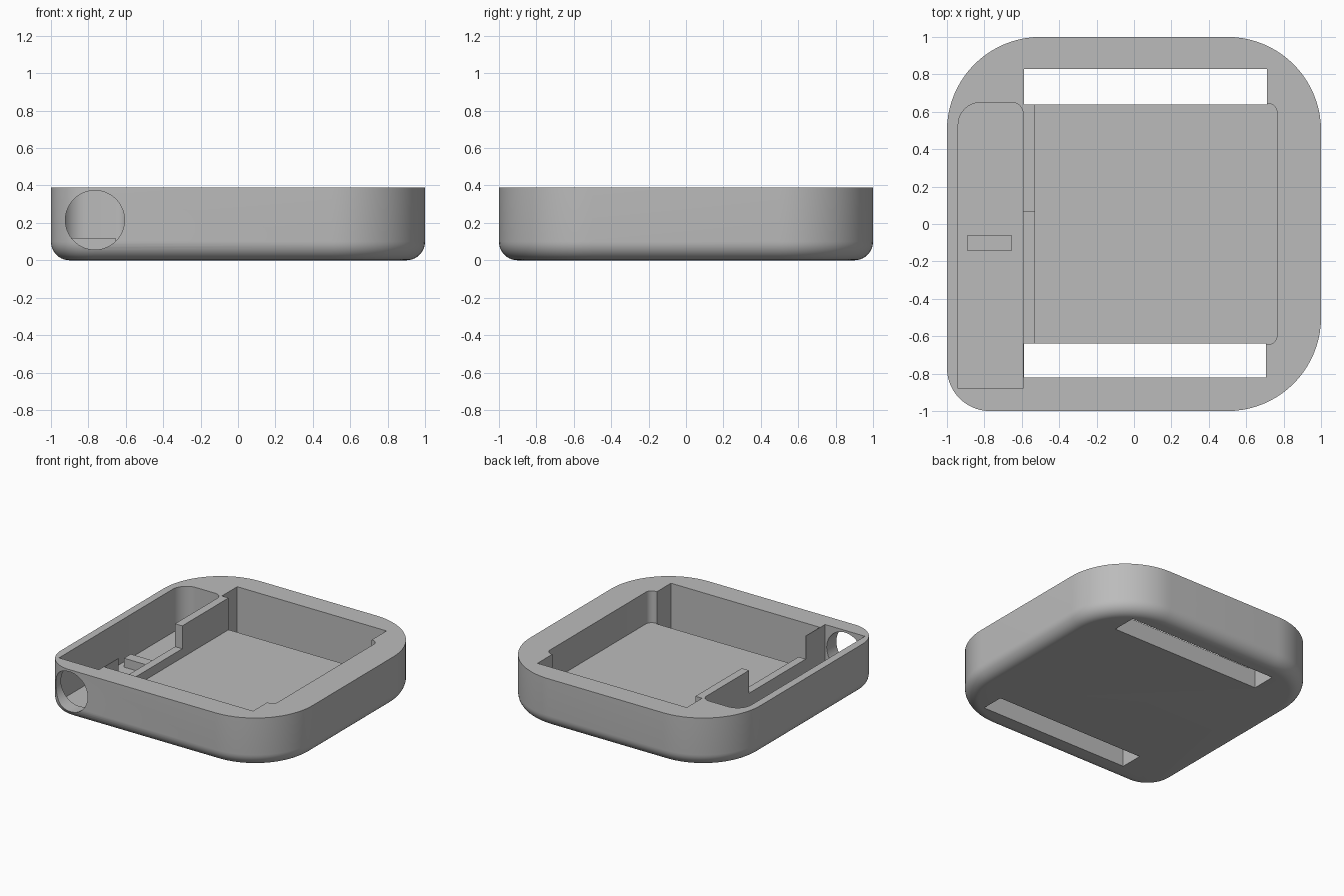
import bpy, bmesh, math

cube = bpy.data.objects.get("Cube")
if cube:
    bpy.data.objects.remove(cube, do_unlink=True)

grey = bpy.data.materials.new("plain grey")
grey.use_nodes = True
colour = (0.5, 0.5, 0.5, 1)
grey.diffuse_color = colour
grey.node_tree.nodes["Principled BSDF"].inputs["Base Color"].default_value = colour


def outline(x0, x1, y0, y1, radii, inset=0, steps=20):
    """Rounded rectangle; radii run front-right, back-right, back-left, front-left in plan."""
    corners = [(x1, y0, -1, 1), (x1, y1, -1, -1), (x0, y1, 1, -1), (x0, y0, 1, 1)]
    points = []
    for i, ((x, y, sx, sy), r) in enumerate(zip(corners, radii)):
        cx, cy = x + sx * r, y + sy * r
        n = steps if r else 0
        for k in range(n + 1):
            a = math.radians(90 * (i - 1 + (k / n if n else 0)))
            if r:
                points.append((cx + (r - inset) * math.cos(a), cy + (r - inset) * math.sin(a)))
            else:
                points.append((x + sx * inset, y + sy * inset))
    return points


def loft(name, rings):
    """Solid skinned through a stack of (points, z) rings."""
    bm = bmesh.new()
    loops = [[bm.verts.new((x, y, z)) for x, y in pts] for pts, z in rings]
    for low, high in zip(loops, loops[1:]):
        for i in range(len(low)):
            j = (i + 1) % len(low)
            bm.faces.new((low[i], low[j], high[j], high[i]))
    bm.faces.new(loops[0][::-1])
    bm.faces.new(loops[-1])
    mesh = bpy.data.meshes.new(name)
    bm.to_mesh(mesh)
    bm.free()
    mesh.materials.append(grey)
    obj = bpy.data.objects.new(name, mesh)
    bpy.context.collection.objects.link(obj)
    return obj


def prism(name, x0, x1, y0, y1, z0, z1, radii=(0, 0, 0, 0)):
    pts = outline(x0, x1, y0, y1, radii, steps=10)
    return loft(name, [(pts, z0), (pts, z1)])


# Case body with a rounded lower edge
HEIGHT, FILLET, TOP = 0.39, 0.1, 0.6
rings = []
for k in range(11):
    a = math.radians(9 * k)
    pts = outline(-1, 1, -1, 1, (0.5, 0.5, 0.5, 0.23), FILLET * (1 - math.sin(a)))
    rings.append((pts, FILLET * (1 - math.cos(a))))
rings.append((rings[-1][0], HEIGHT))
body = loft("case_body", rings)

# Recesses, strap slots, lowered divider and round front opening
cutters = [
    prism("main_pocket", -0.53, 0.765, -0.645, 0.645, 0.14, TOP, (0.05, 0.05, 0, 0)),
    prism("side_pocket", -0.94, -0.593, -0.88, 0.65, 0.05, TOP, (0, 0.06, 0.12, 0)),
    prism("back_slot", -0.588, 0.71, 0.64, 0.83, -0.2, TOP),
    prism("front_slot", -0.588, 0.705, -0.82, -0.64, -0.2, TOP),
    prism("divider_notch", -0.61, -0.51, -0.643, 0.065, 0.21, TOP),
]
bpy.ops.mesh.primitive_cylinder_add(vertices=64, radius=0.158, depth=0.4,
                                    location=(-0.765, -1, 0.215),
                                    rotation=(math.pi / 2, 0, 0))
hole = bpy.context.object
hole.name = "front_opening"
hole.data.materials.append(grey)
cutters.append(hole)

for cutter in cutters:
    cutter.hide_render = True
    mod = body.modifiers.new(cutter.name, "BOOLEAN")
    mod.operation = "DIFFERENCE"
    mod.solver = "EXACT"
    mod.object = cutter

# Bake the cuts and drop the cutters
bpy.context.view_layer.update()
graph = bpy.context.evaluated_depsgraph_get()
carved = bpy.data.meshes.new_from_object(body.evaluated_get(graph))
body.modifiers.clear()
body.data = carved
for cutter in cutters:
    bpy.data.objects.remove(cutter, do_unlink=True)

# Small rest on the floor of the side pocket
prism("pocket_rest", -0.89, -0.655, -0.145, -0.06, 0.04, 0.12)

bpy.ops.object.select_all(action="DESELECT")
body.select_set(True)
bpy.context.view_layer.objects.active = body
bpy.ops.object.shade_smooth_by_angle(angle=math.radians(30))
